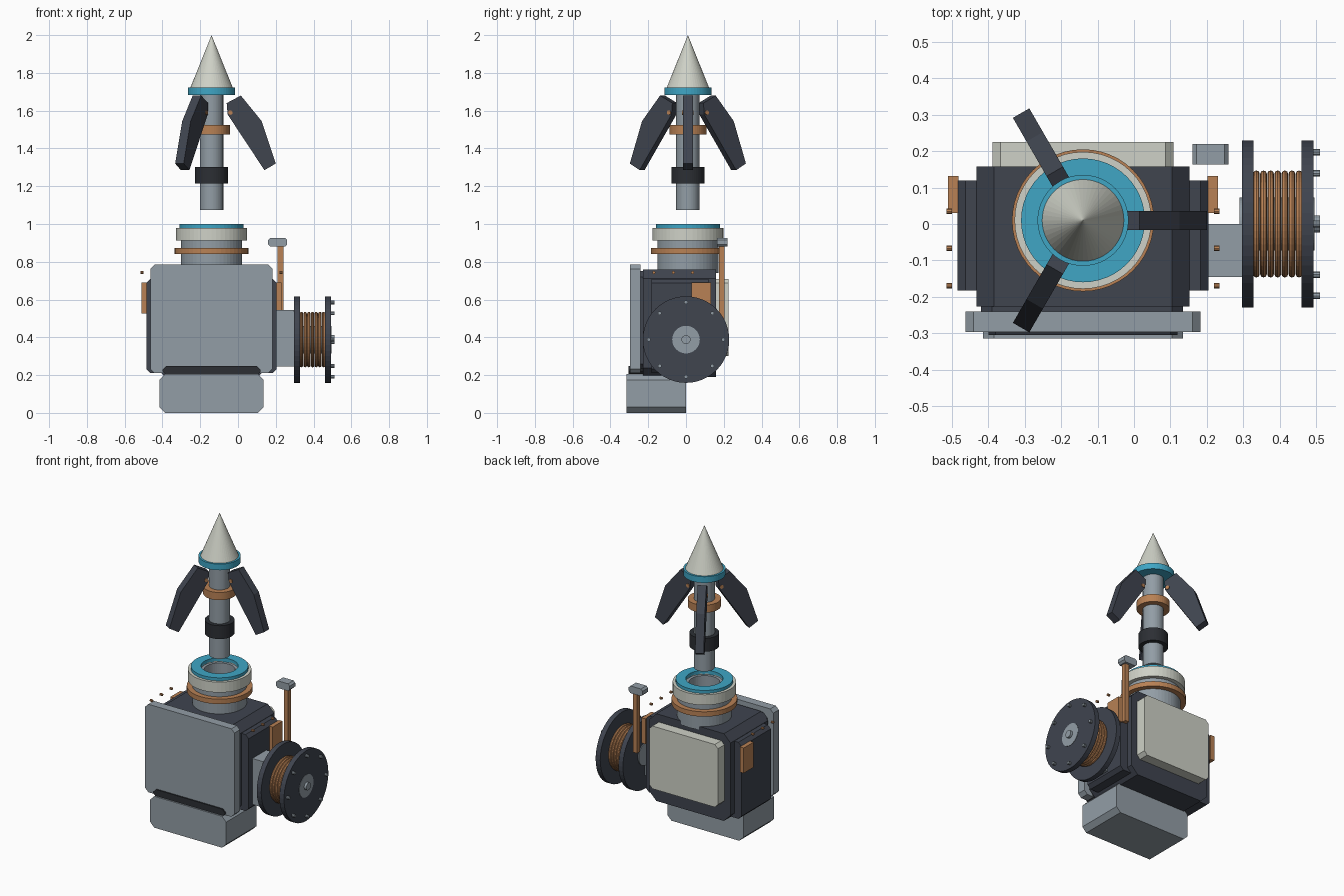
import bpy, bmesh
from math import sin, cos, pi, radians
from mathutils import Matrix, Vector

if "Cube" in bpy.data.objects:
    bpy.data.objects.remove(bpy.data.objects["Cube"])


def material(name, rgb):
    m = bpy.data.materials.new(name)
    m.diffuse_color = (*rgb, 1)
    m.use_nodes = True
    m.node_tree.nodes["Principled BSDF"].inputs["Base Color"].default_value = m.diffuse_color
    return m


DARK = material("dark_steel", (0.05, 0.058, 0.078))
BLACK = material("black_band", (0.025, 0.028, 0.034))
STEEL = material("grey_steel", (0.29, 0.34, 0.38))
BLUE = material("blue_trim", (0.05, 0.38, 0.56))
COPPER = material("copper", (0.48, 0.22, 0.09))
CREAM = material("cream", (0.62, 0.64, 0.57))

CX, CY = -0.14, 0.01     # launcher axis
SY, SZ = 0.0, 0.388      # spool axis


def finish(name, bm, mat, matrix=None):
    if matrix is not None:
        bm.transform(matrix)
    bmesh.ops.recalc_face_normals(bm, faces=bm.faces[:])
    me = bpy.data.meshes.new(name)
    bm.to_mesh(me)
    bm.free()
    me.materials.append(mat)
    ob = bpy.data.objects.new(name, me)
    bpy.context.collection.objects.link(ob)
    return ob


def extrude(name, profile, y0, y1, mat, matrix=None):
    """Extrude an XZ outline along Y."""
    bm = bmesh.new()
    face = bm.faces.new([bm.verts.new((x, y0, z)) for x, z in profile])
    out = bmesh.ops.extrude_face_region(bm, geom=[face])["geom"]
    moved = [v for v in out if isinstance(v, bmesh.types.BMVert)]
    bmesh.ops.translate(bm, verts=moved, vec=(0, y1 - y0, 0))
    return finish(name, bm, mat, matrix)


def block(name, x, y, z, mat, c=0.0):
    """Box with the four XZ corners cut by c."""
    (x0, x1), (z0, z1) = x, z
    if c:
        p = [(x0 + c, z0), (x1 - c, z0), (x1, z0 + c), (x1, z1 - c),
             (x1 - c, z1), (x0 + c, z1), (x0, z1 - c), (x0, z0 + c)]
    else:
        p = [(x0, z0), (x1, z0), (x1, z1), (x0, z1)]
    return extrude(name, p, y[0], y[1], mat)


def lathe(name, profile, mat, matrix, seg=48):
    """Revolve a closed (radius, height) outline about local Z."""
    bm = bmesh.new()
    rings = []
    for r, h in profile:
        if r == 0:
            rings.append([bm.verts.new((0, 0, h))] * seg)
        else:
            rings.append([bm.verts.new((r * cos(2 * pi * i / seg), r * sin(2 * pi * i / seg), h))
                          for i in range(seg)])
    for k, a in enumerate(rings):
        b = rings[(k + 1) % len(rings)]
        for i in range(seg):
            j = (i + 1) % seg
            quad = list(dict.fromkeys((a[i], a[j], b[j], b[i])))
            if len(quad) > 2:
                bm.faces.new(quad)
    return finish(name, bm, mat, matrix)


def disc(r, h0, h1):
    return [(0, h0), (r, h0), (r, h1), (0, h1)]


def tube(ri, ro, h0, h1):
    return [(ri, h0), (ro, h0), (ro, h1), (ri, h1)]


UP = Matrix.Translation((CX, CY, 0))
SIDE = Matrix.Translation((0, SY, SZ)) @ Matrix.Rotation(radians(90), 4, 'Y')

# Housing
block("body", (-0.433, 0.152), (-0.227, 0.158), (0.19, 0.76), DARK, 0.048)
block("side_cheeks", (-0.485, 0.205), (-0.183, 0.12), (0.21, 0.71), DARK, 0.022)
block("front_spacer", (-0.42, 0.135), (-0.24, -0.225), (0.23, 0.75), DARK, 0.03)
block("front_plate", (-0.463, 0.182), (-0.297, -0.24), (0.21, 0.785), STEEL, 0.022)
block("base_box", (-0.415, 0.135), (-0.315, 0.0), (0.0, 0.205), STEEL, 0.03)
block("sill", (-0.40, 0.12), (-0.305, -0.2), (0.2, 0.247), BLACK, 0.02)
block("back_panel", (-0.388, 0.108), (0.157, 0.225), (0.30, 0.71), CREAM, 0.022)

# Copper pads and studs, mirrored about the launcher axis
for side, s in (("left", -1), ("right", 1)):
    xs = sorted((CX + s * 0.342, CX + s * 0.37))
    block(side + "_pad", xs, (0.03, 0.132), (0.525, 0.69), COPPER)
    for i, y in enumerate((0.035, -0.067, -0.17)):
        m = Matrix.Translation((CX + s * 0.367, y, 0.743)) @ Matrix.Rotation(radians(90), 4, 'Y')
        lathe(f"{side}_stud_{i}", disc(0.008, -0.008, 0.008), COPPER, m, 10)

# Launch collar
lathe("collar_neck", tube(0.092, 0.162, 0.74, 0.975), STEEL, UP)
lathe("collar_floor", disc(0.1, 0.76, 0.80), DARK, UP)
lathe("collar_copper_ring", tube(0.15, 0.195, 0.84, 0.872), COPPER, UP)
lathe("collar_cream_ring", tube(0.11, 0.188, 0.912, 0.98), CREAM, UP)
lathe("collar_blue_ring", tube(0.11, 0.17, 0.975, 1.0), BLUE, UP)

# Projectile
lathe("shaft", disc(0.062, 1.073, 1.69), STEEL, UP)
lathe("shaft_black_band", tube(0.055, 0.088, 1.215, 1.302), BLACK, UP)
lathe("shaft_copper_band", tube(0.055, 0.098, 1.474, 1.524), COPPER, UP)
lathe("nose_ring", disc(0.125, 1.682, 1.722), BLUE, UP)
lathe("nose_cone", [(0, 1.715), (0.115, 1.715), (0, 2.0)], CREAM, UP)

# Swept barbs with hinge pins
BARB = [(0.08, 1.64), (0.155, 1.68), (0.265, 1.545), (0.34, 1.32), (0.28, 1.285), (0.085, 1.58)]
for i in range(3):
    m = UP @ Matrix.Rotation(2 * pi * i / 3, 4, 'Z')
    extrude(f"barb_{i}", BARB, -0.026, 0.026, DARK, m)
    pin = m @ Matrix.Translation((0.1, 0, 1.59)) @ Matrix.Rotation(radians(90), 4, 'X')
    lathe(f"barb_pin_{i}", disc(0.012, -0.03, 0.03), COPPER, pin, 12)

# Cable spool
block("spool_bracket", (0.19, 0.3), (-0.145, 0.0), (0.245, 0.545), STEEL)
lathe("spool_inner_flange", disc(0.229, 0.296, 0.328), DARK, SIDE)
lathe("spool_outer_flange", disc(0.229, 0.46, 0.493), DARK, SIDE)
lathe("spool_hub", disc(0.073, 0.29, 0.495), STEEL, SIDE)
lathe("spool_axle", disc(0.024, 0.49, 0.51), STEEL, SIDE, 16)
for i in range(7):
    h = 0.336 + i * 0.0195
    ring = [(0.138 + 0.009 * cos(a * pi / 4), h + 0.009 * sin(a * pi / 4)) for a in range(8)]
    lathe(f"cable_coil_{i}", ring, COPPER, SIDE)
for i in range(8):
    a = i * pi / 4
    m = Matrix.Translation((0, 0.197 * cos(a), 0.197 * sin(a))) @ SIDE
    lathe(f"flange_bolt_{i}", disc(0.01, 0.49, 0.511), STEEL, m, 10)

# Lever
block("lever_rod", (0.21, 0.24), (0.175, 0.205), (0.49, 0.885), COPPER)
block("lever_handle", (0.16, 0.26), (0.163, 0.22), (0.88, 0.927), STEEL, 0.012)
